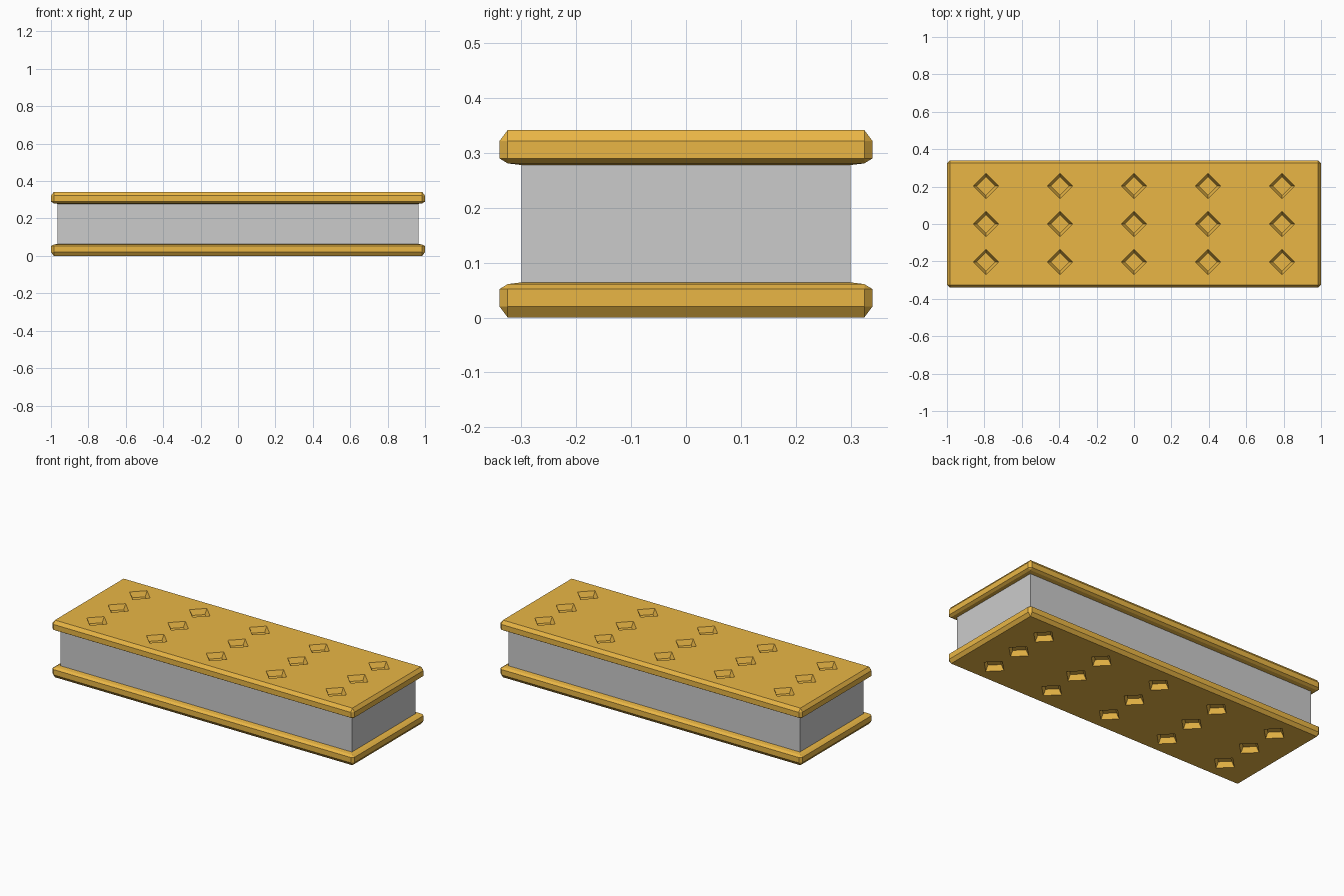
import bpy, bmesh
from math import pi
from mathutils import Matrix, Vector

if "Cube" in bpy.data.objects:
    bpy.data.objects.remove(bpy.data.objects["Cube"])

HX, HY, HEIGHT = 0.995, 0.34, 0.342
HX = 1.0

biscuit = bpy.data.materials.new("biscuit")
biscuit.diffuse_color = (0.82, 0.47, 0.06, 1)
biscuit.use_nodes = True
biscuit.node_tree.nodes["Principled BSDF"].inputs["Base Color"].default_value = biscuit.diffuse_color


def make_object(name, bm, mat=None):
    bmesh.ops.recalc_face_normals(bm, faces=bm.faces)
    mesh = bpy.data.meshes.new(name)
    bm.to_mesh(mesh)
    bm.free()
    if mat:
        mesh.materials.append(mat)
    obj = bpy.data.objects.new(name, mesh)
    bpy.context.collection.objects.link(obj)
    return obj


def ring(bm, inset, z, cut):
    """Rectangle with chamfered corners."""
    x, y = HX - inset, HY - inset
    pts = [(x, y - cut), (x - cut, y), (cut - x, y), (-x, y - cut),
           (-x, cut - y), (cut - x, -y), (x - cut, -y), (x, cut - y)]
    return [bm.verts.new((px, py, z)) for px, py in pts]


# Wafer slab with bevelled edges, outer face at z = 0
def wafer_slab():
    bm = bmesh.new()
    profile = [(0.015, 0, 0), (0, 0.02, 0.015), (0, 0.052, 0.015),
               (0.015, 0.061, 0), (0.04, 0.064, 0)]
    rings = [ring(bm, *p) for p in profile]
    for a, b in zip(rings, rings[1:]):
        for i in range(8):
            j = (i + 1) % 8
            bm.faces.new((a[i], a[j], b[j], b[i]))
    bm.faces.new(rings[0])
    bm.faces.new(rings[-1])
    bmesh.ops.remove_doubles(bm, verts=bm.verts, dist=1e-5)
    return bm


# Tapered diamond cutters for the dimples
def dimple_cutters():
    bm = bmesh.new()
    depth, rim, floor = 0.03, 0.068, 0.05
    over = 0.01
    wide = rim + (rim - floor) * over / depth
    for i in range(-2, 3):
        for j in range(-1, 2):
            centre = Vector((i * 0.396, j * 0.203, (depth - over) / 2))
            made = bmesh.ops.create_cone(
                bm, cap_ends=True, segments=4, radius1=wide, radius2=floor,
                depth=depth + over, matrix=Matrix.Translation(centre))
            # points of the diamond along x and y
            first = made["verts"][0].co - centre
            if abs(first.x * first.y) > 1e-5:
                bmesh.ops.rotate(bm, verts=made["verts"], cent=centre,
                                 matrix=Matrix.Rotation(pi / 4, 3, 'Z'))
    return bm


# Bottom wafer: slab minus dimples
bottom = make_object("bottom_wafer", wafer_slab(), biscuit)
cutter = make_object("dimple_cutter", dimple_cutters(), biscuit)
cutter.hide_render = True
mod = bottom.modifiers.new("dimples", 'BOOLEAN')
mod.operation = 'DIFFERENCE'
mod.solver = 'EXACT'
mod.object = cutter
bpy.context.view_layer.objects.active = bottom
bpy.ops.object.modifier_apply(modifier=mod.name)
bpy.data.objects.remove(cutter)

# Top wafer: the same wafer turned over
top_mesh = bottom.data.copy()
top_mesh.transform(Matrix.Translation((0, 0, HEIGHT)) @ Matrix.Rotation(pi, 4, 'X'))
top = bpy.data.objects.new("top_wafer", top_mesh)
bpy.context.collection.objects.link(top)

# Filling block between the wafers
bm = bmesh.new()
bmesh.ops.create_cube(bm, size=1, matrix=Matrix.Translation((0, 0, HEIGHT / 2))
                      @ Matrix.Diagonal((1.928, 0.6, HEIGHT - 0.126, 1)))
make_object("filling", bm)
